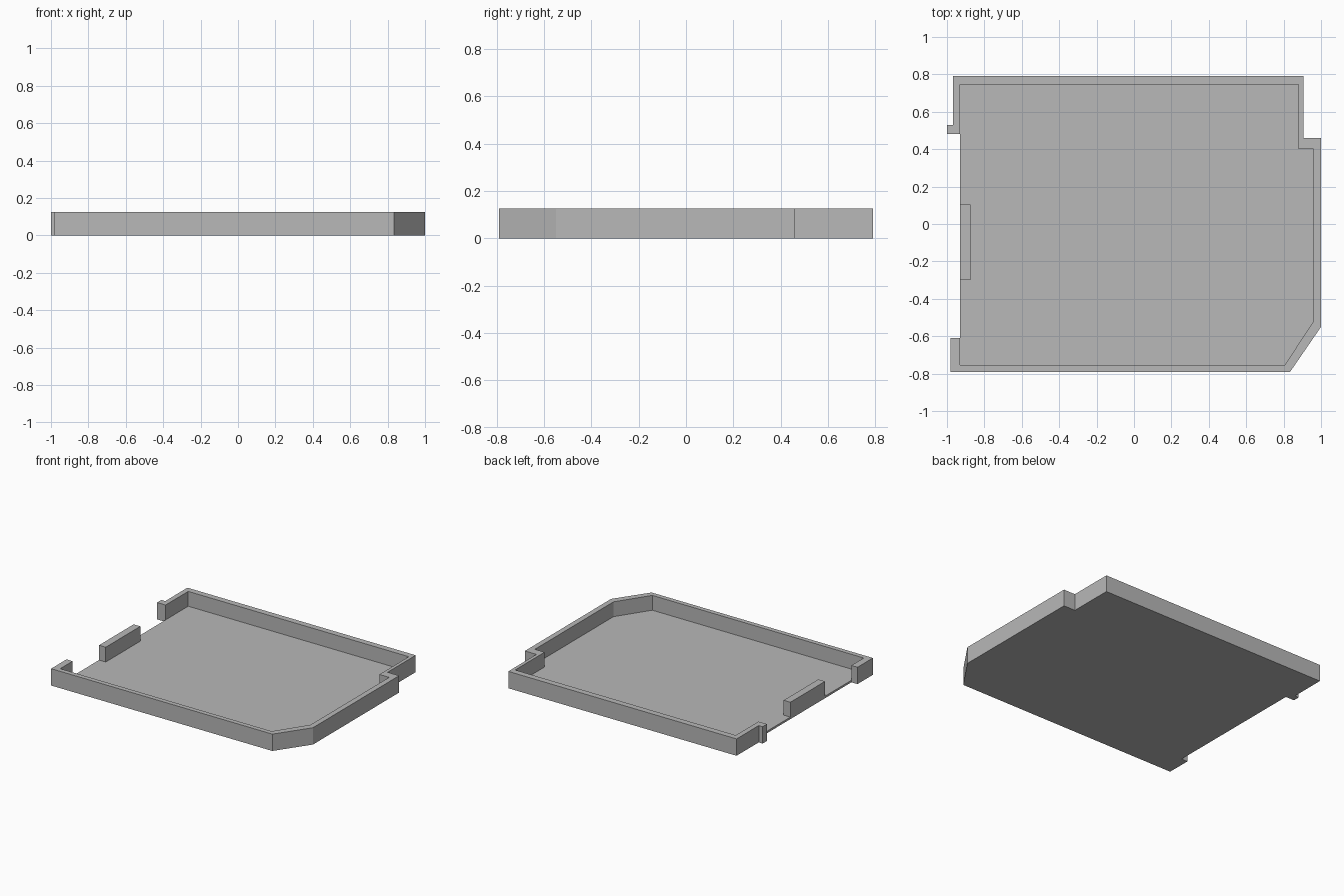
import bpy
import bmesh

cube = bpy.data.objects.get("Cube")
if cube:
    bpy.data.objects.remove(cube, do_unlink=True)

HEIGHT = 0.125
FLOOR = 0.015

grey = bpy.data.materials.new("plain_grey")
grey.use_nodes = True
grey.diffuse_color = (0.48, 0.48, 0.48, 1)
bsdf = next(n for n in grey.node_tree.nodes if n.type == 'BSDF_PRINCIPLED')
bsdf.inputs["Base Color"].default_value = grey.diffuse_color


def prism(name, outline, z0, z1):
    """Extrude a flat outline from z0 up to z1."""
    bm = bmesh.new()
    face = bm.faces.new([bm.verts.new((x, y, z0)) for x, y in outline])
    top = bmesh.ops.extrude_face_region(bm, geom=[face], use_keep_orig=True)
    verts = [v for v in top["geom"] if isinstance(v, bmesh.types.BMVert)]
    bmesh.ops.translate(bm, verts=verts, vec=(0, 0, z1 - z0))
    bmesh.ops.recalc_face_normals(bm, faces=bm.faces)
    mesh = bpy.data.meshes.new(name)
    bm.to_mesh(mesh)
    bm.free()
    mesh.materials.append(grey)
    obj = bpy.data.objects.new(name, mesh)
    bpy.context.collection.objects.link(obj)
    return obj


# Inner edge of the wall, from the back left round to the front left
inner = [(-0.93, 0.745), (0.88, 0.745), (0.88, 0.4), (0.96, 0.4),
         (0.96, -0.52), (0.805, -0.755), (-0.93, -0.755)]

# Outer edge, back the other way, with the stepped wall ends
outer = [(-0.93, -0.61), (-0.98, -0.61), (-0.98, -0.79), (0.835, -0.79),
         (1, -0.55), (1, 0.46), (0.905, 0.46), (0.905, 0.79),
         (-0.968, 0.79), (-0.968, 0.53), (-1, 0.53), (-1, 0.48), (-0.93, 0.48)]

prism("rim_wall", inner + outer, 0, HEIGHT)
prism("floor_plate", inner, 0, FLOOR)

# Free-standing tab in the open side
prism("side_tab", [(-0.93, -0.3), (-0.875, -0.3), (-0.875, 0.105), (-0.93, 0.105)],
      FLOOR, HEIGHT)
